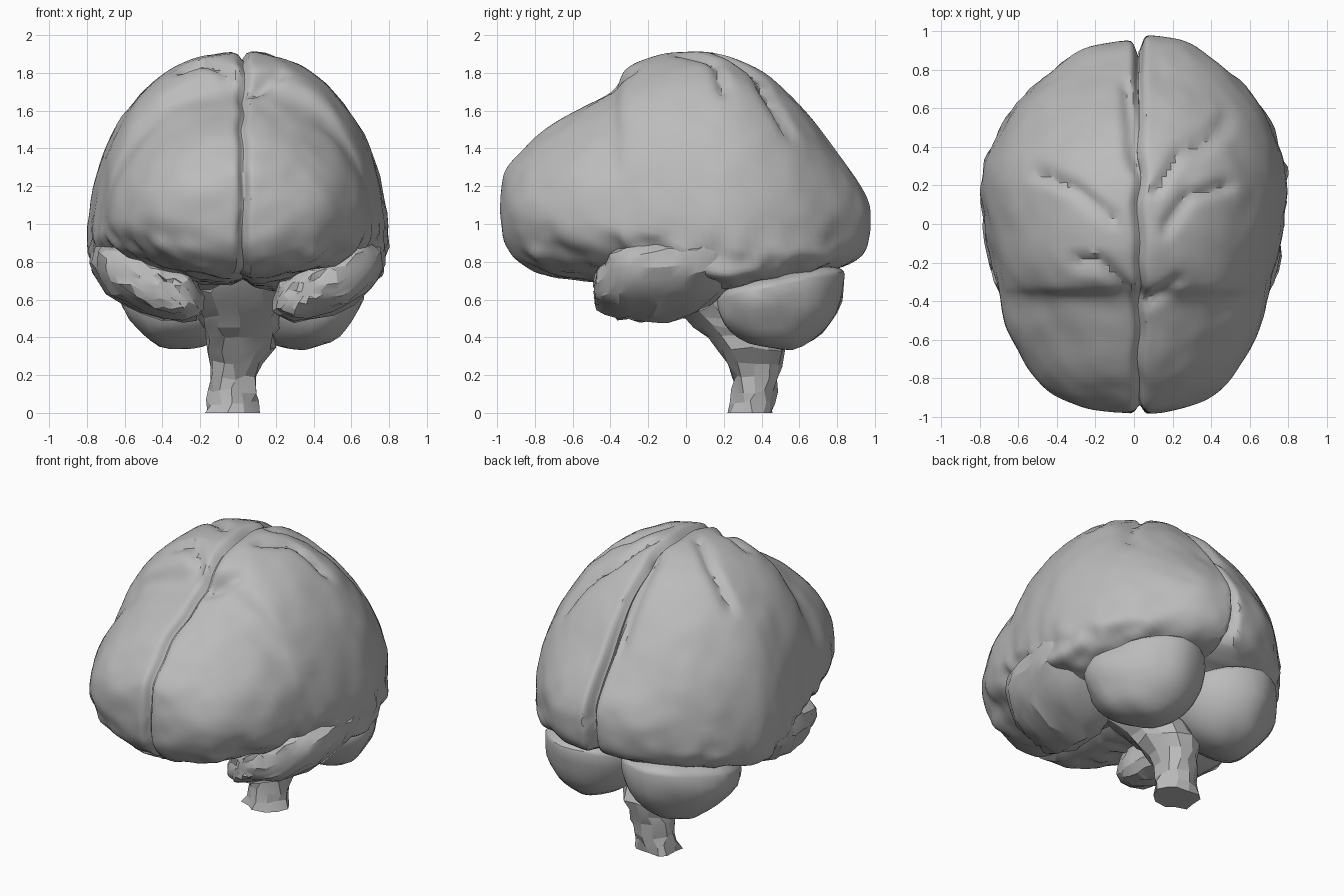
import bpy, bmesh, math, random
from mathutils import Vector, noise

random.seed(4)
if "Cube" in bpy.data.objects:
    bpy.data.objects.remove(bpy.data.objects["Cube"], do_unlink=True)

grey = bpy.data.materials.new("plain grey")
grey.use_nodes = True
grey.diffuse_color = (0.5, 0.5, 0.5, 1)
grey.node_tree.nodes["Principled BSDF"].inputs["Base Color"].default_value = (0.5, 0.5, 0.5, 1)


def clamp(v):
    return max(0, min(1, v))


def power(v, e):
    return math.copysign(abs(v) ** e, v)


def spline(rows, count):
    """Smooth interpolation through rows of numbers."""
    out = []
    for k in range(count):
        f = k / (count - 1) * (len(rows) - 1)
        i = min(int(f), len(rows) - 2)
        t = f - i
        a, b, c, d = (rows[min(max(i + j, 0), len(rows) - 1)] for j in (-1, 0, 1, 2))
        out.append([q + t / 2 * (r - p + t * (2 * p - 5 * q + 4 * r - s + t * (3 * (q - r) + s - p)))
                    for p, q, r, s in zip(a, b, c, d)])
    return out


def loft(name, rings, angle):
    """Closed skin over a list of rings."""
    bm = bmesh.new()
    loops = [[bm.verts.new(p) for p in ring] for ring in rings]
    n = len(loops[0])
    for a, b in zip(loops, loops[1:]):
        for i in range(n):
            j = (i + 1) % n
            bm.faces.new((a[i], a[j], b[j], b[i]))
    bm.faces.new(loops[0])
    bm.faces.new(loops[-1])
    bmesh.ops.remove_doubles(bm, verts=bm.verts, dist=0.0005)
    bmesh.ops.recalc_face_normals(bm, faces=bm.faces)
    finish(name, bm, angle)


def finish(name, bm, angle):
    mesh = bpy.data.meshes.new(name)
    bm.to_mesh(mesh)
    bm.free()
    mesh.materials.append(grey)
    obj = bpy.data.objects.new(name, mesh)
    bpy.context.collection.objects.link(obj)
    bpy.ops.object.select_all(action="DESELECT")
    obj.select_set(True)
    bpy.context.view_layer.objects.active = obj
    bpy.ops.object.shade_smooth_by_angle(angle=math.radians(angle))


def jitter(p, amount):
    return p + Vector([random.uniform(-amount, amount) for _ in range(3)])


# Folds on the upper surface, as paths in plan
FOLDS = [
    [(.1, .18), (.24, .38), (.38, .43), (.48, .53)],
    [(-.5, .27), (-.3, .18), (-.13, .03)],
    [(.15, -.02), (.28, .15), (.48, .2)],
    [(-.3, -.2), (-.18, -.2), (-.08, -.33)],
    [(.06, -.4), (.22, -.3)],
    [(-.03, .3), (-.06, .72)],
]


def fold_depth(p):
    if p.z < 1.3:
        return 0
    nearest = 1
    q = Vector((p.x, p.y))
    for path in FOLDS:
        for a, b in zip(path, path[1:]):
            a, b = Vector(a), Vector(b)
            t = clamp((q - a).dot(b - a) / (b - a).length_squared)
            nearest = min(nearest, (q - a.lerp(b, t)).length)
    return 0.035 * math.exp(-(nearest / 0.03) ** 2)


# Cerebrum stations: y, half width, widest height, top, bottom
CEREBRUM = [
    (-.985, .01, 1.1, 1.13, 1.07),
    (-.975, .13, 1.1, 1.23, .98),
    (-.95, .27, 1.08, 1.3, .88),
    (-.87, .43, 1.06, 1.39, .79),
    (-.75, .55, 1.04, 1.5, .73),
    (-.55, .65, 1.03, 1.62, .70),
    (-.39, .69, 1.0, 1.71, .68),
    (-.31, .71, .98, 1.83, .68),
    (-.13, .75, .96, 1.90, .66),
    (.1, .785, .94, 1.91, .64),
    (.25, .785, .93, 1.88, .64),
    (.45, .735, .94, 1.78, .68),
    (.65, .63, .96, 1.58, .73),
    (.82, .46, .99, 1.36, .77),
    (.93, .30, 1.02, 1.2, .83),
    (.97, .14, 1.03, 1.12, .93),
    (.98, .01, 1.03, 1.06, 1.0),
]
CORE = Vector((0, 0, 1.1))


def hemisphere(name, side):
    rings = []
    for y, w, zw, zt, zb in spline(CEREBRUM, 84):
        ring = []
        low = 2 + 2.2 * clamp((y + .15) * 3) * clamp((.99 - y) * 4)   # boxier underside at the back
        high = 2.1 - .15 * clamp(abs(y) * 3 - .9)
        rear = clamp(y * 2 - .6) if side < 0 else 0                   # right rear is slimmer
        w *= 1 - .07 * rear
        for k in range(53):
            t = math.pi * (k / 52) ** 1.4
            s, c = math.sin(t), math.cos(t)
            e = high if c >= 0 else low
            x = w * abs(s) ** (2 / e)
            z = zw + (zt - zw if c >= 0 else zw - zb) * power(c, 2 / e)
            p = Vector((side * x, y - .025 * rear, z))
            # midline fissure, lumps and folds press toward the core
            fissure = (0.045 + 0.04 * clamp(y * 3 - 1.8)) * math.exp(-(x / 0.024) ** 2)
            lumps = noise.noise(p * 3.5) * 0.012 + noise.noise(p * 8) * 0.008
            lumps += noise.noise(p * 9) * 0.035 * clamp((1.05 - z) * 6) * clamp((y + .97) * 6) * clamp((.95 - y) * 4)
            p += (CORE - p).normalized() * (fissure + lumps * min(1, x * 8) + fold_depth(p))
            wander = noise.noise(Vector((0, y * 5, z * 3))) * 0.025
            p.x += 0.025 * math.exp(-(x / 0.2) ** 2) + wander * math.exp(-(x / 0.1) ** 2)
            ring.append(p)
        rings.append(ring)
    loft(name, rings, 38)


hemisphere("left_hemisphere", 1)
hemisphere("right_hemisphere", -1)

# Temporal lobe stations: y, centre x, centre z, half width, half height
TEMPORAL = [
    (-.48, .37, .66, .04, .04),
    (-.46, .39, .66, .14, .1),
    (-.38, .43, .68, .23, .15),
    (-.28, .46, .69, .27, .18),
    (-.12, .48, .70, .28, .19),
    (.03, .50, .72, .28, .18),
    (.16, .51, .76, .26, .14),
    (.28, .5, .80, .2, .08),
]
for name, side in (("left_temporal_lobe", 1), ("right_temporal_lobe", -1)):
    rings = []
    for y, cx, cz, rx, rz in spline(TEMPORAL, 16):
        ring = []
        for k in range(18):
            a = math.tau * k / 18
            x, z = power(math.cos(a), .85) * rx, power(math.sin(a), .85) * rz
            # outer flank rises and leans outward
            ring.append(jitter(Vector((side * (cx + x + z * .15), y, cz + z + x * .3)), 0.014))
        rings.append(ring)
    loft(name, rings, 24)

# Cerebellum: two rounded lobes, their sloping tops tucked under the cerebrum
for name, side in (("left_cerebellum", 1), ("right_cerebellum", -1)):
    bm = bmesh.new()
    bmesh.ops.create_uvsphere(bm, u_segments=28, v_segments=18, radius=1)
    for v in bm.verts:
        x, y, z = v.co
        p = Vector((side * 0.305 + x * 0.34 + 0.01, 0.51 + y * 0.33, 0.66 + z * (0.1 if z > 0 else 0.325)))
        p.z += y * 0.07 * clamp(z + 1)
        p.y -= 0.08 * max(0, abs(p.x) - 0.3) / 0.3
        v.co = p + (p - Vector((0, 0.5, 0.6))) * noise.noise(p * 6) * 0.06
    finish(name, bm, 30)

# Brainstem stations: z, centre x, centre y, half width, half depth
STEM = [
    (0.01, -.04, .35, .14, .115),
    (.1, -.025, .36, .125, .115),
    (.22, -.02, .365, .13, .13),
    (.34, .01, .34, .18, .18),
    (.45, .01, .25, .2, .2),
    (.55, .0, .16, .23, .2),
    (.66, .0, .06, .27, .22),
    (.78, .0, .0, .22, .2),
]
rings = []
for z, cx, cy, rx, ry in spline(STEM, 13):
    rings.append([jitter(Vector((cx + rx * math.cos(a), cy + ry * math.sin(a), max(z, 0.02))), 0.018)
                  for a in (math.tau * k / 12 for k in range(12))])
for p in rings[0]:
    p.z = 0
loft("brainstem", rings, 14)
